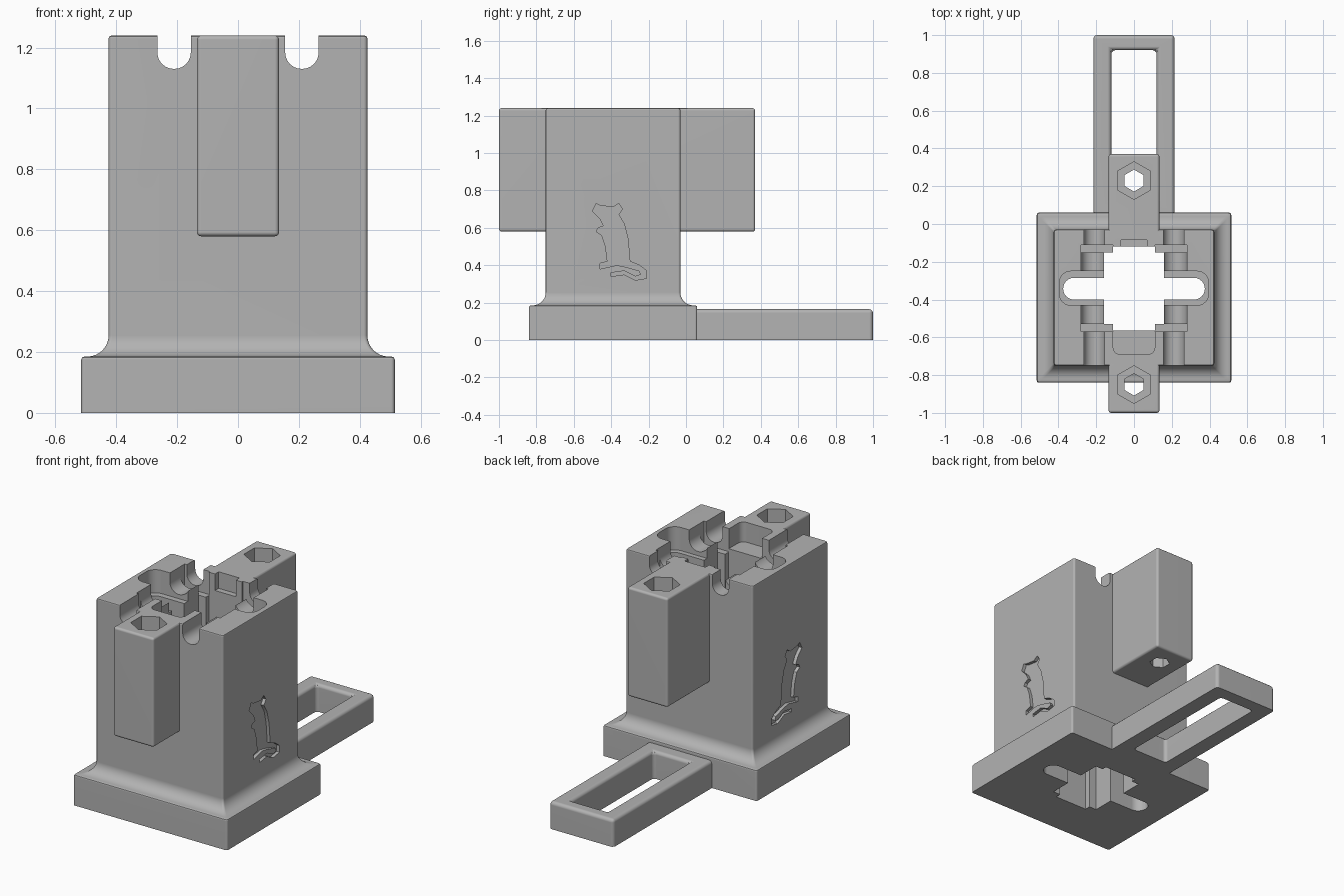
import bpy, bmesh
from math import sin, cos, pi, radians

cube = bpy.data.objects.get("Cube")
if cube:
    bpy.data.objects.remove(cube)

TOP = 1.24
MID_Y = -0.39

grey = bpy.data.materials.new("plain grey")
grey.use_nodes = True
grey.diffuse_color = (0.45, 0.45, 0.45, 1)
grey.node_tree.nodes["Principled BSDF"].inputs["Base Color"].default_value = grey.diffuse_color


def rounded(left, right, low, high, radius=0.0, steps=6):
    """Outline of a rectangle with rounded corners, counter-clockwise."""
    if radius == 0:
        return [(left, low), (right, low), (right, high), (left, high)]
    centres = [(right - radius, high - radius), (left + radius, high - radius),
               (left + radius, low + radius), (right - radius, low + radius)]
    return [(cx + radius * cos(pi / 2 * (corner + step / steps)),
             cy + radius * sin(pi / 2 * (corner + step / steps)))
            for corner, (cx, cy) in enumerate(centres) for step in range(steps + 1)]


def hexagon(y, radius):
    return [(radius * sin(pi / 3 * i), y + radius * cos(pi / 3 * i)) for i in range(6)]


def make_object(name, bm):
    bmesh.ops.remove_doubles(bm, verts=bm.verts, dist=1e-5)
    bmesh.ops.recalc_face_normals(bm, faces=bm.faces)
    mesh = bpy.data.meshes.new(name)
    bm.to_mesh(mesh)
    bm.free()
    mesh.materials.append(grey)
    obj = bpy.data.objects.new(name, mesh)
    bpy.context.collection.objects.link(obj)
    return obj


def loft(name, rings):
    """Skin a stack of matching rings and cap both ends."""
    bm = bmesh.new()
    loops = [[bm.verts.new(point) for point in ring] for ring in rings]
    count = len(loops[0])
    for lower, upper in zip(loops, loops[1:]):
        for i in range(count):
            j = (i + 1) % count
            bm.faces.new((lower[i], lower[j], upper[j], upper[i]))
    bm.faces.new(loops[0])
    bm.faces.new(loops[-1])
    return make_object(name, bm)


def prism(name, outline, start, end, axis="z"):
    place = {"x": lambda a, b, t: (t, a, b),
             "y": lambda a, b, t: (a, t, b),
             "z": lambda a, b, t: (a, b, t)}[axis]
    return loft(name, [[place(a, b, t) for a, b in outline] for t in (start, end)])


def soften(obj, width, keep_floor=False):
    """Round the edges, optionally leaving those on the floor sharp."""
    bm = bmesh.new()
    bm.from_mesh(obj.data)
    edges = [e for e in bm.edges if e.calc_face_angle(0) > radians(30)
             and not (keep_floor and all(v.co.z < 0.001 for v in e.verts))]
    bmesh.ops.bevel(bm, geom=edges, offset=width, segments=3, profile=0.5,
                    affect="EDGES", clamp_overlap=True)
    bm.to_mesh(obj.data)
    bm.free()


def combine(target, tool, operation="DIFFERENCE"):
    modifier = target.modifiers.new("combine", "BOOLEAN")
    modifier.operation = operation
    modifier.solver = "EXACT"
    modifier.object = tool
    graph = bpy.context.evaluated_depsgraph_get()
    mesh = bpy.data.meshes.new_from_object(target.evaluated_get(graph))
    target.modifiers.clear()
    target.data = mesh
    bpy.data.objects.remove(tool)


def cut(outline, start, end, axis="z"):
    combine(body, prism("cutter", outline, start, end, axis))


# Plinth with a cove leading up to the tall block
profile = [(0, 0), (0, 0.175), (0.003, 0.182), (0.01, 0.185)]
profile += [(0.02 + 0.07 * sin(pi / 2 * i / 8), 0.255 - 0.07 * cos(pi / 2 * i / 8))
            for i in range(9)]
profile += [(0.09, TOP - 0.01), (0.093, TOP - 0.003), (0.1, TOP)]
body = loft("clamp_body", [
    [(x, y, z) for x, y in rounded(inset - 0.515, 0.515 - inset, MID_Y - 0.45 + inset,
                                   MID_Y + 0.45 - inset, 0.012, 3)]
    for inset, z in profile])

# Front and back bolt lugs
lugs = prism("bolt_lugs", rounded(-0.135, 0.135, -1, 0.37), 0.58, TOP)
soften(lugs, 0.014)
combine(body, lugs, "UNION")

# Open loop handle
handle = prism("handle", rounded(-0.215, 0.215, -0.05, 1), 0, 0.165)
combine(handle, prism("cutter", rounded(-0.12, 0.12, 0.14, 0.92), -1, 1))
soften(handle, 0.02, keep_floor=True)
combine(body, handle, "UNION")

# Central stepped shaft and long slot, right through
cut(rounded(-0.16, 0.16, -0.53, -0.15), -1, 2)
cut(rounded(-0.11, 0.11, -0.565, -0.12), -1, 2)
cut(rounded(-0.375, 0.375, -0.4, -0.285, 0.057), -1, 2)

# Shallow recesses around the shaft
cut(rounded(-0.395, 0.395, -0.43, -0.25, 0.06), TOP - 0.14, 2)
cut(rounded(-0.11, 0.11, -0.69, -0.5, 0.035), TOP - 0.12, 2)
cut(rounded(-0.07, 0.07, -0.2, -0.085), TOP - 0.1, 2)

# Rod channels, their wider middles and the retaining grooves
for side in (-1, 1):
    for offset, radius, start, end in ((0.21, 0.055, -0.9, 0.2), (0.22, 0.06, -0.53, -0.15)):
        x = side * offset
        cut(rounded(x - radius, x + radius, 1.185 - radius, 1.5, radius - 0.001), start, end, "y")
    left, right = sorted((side * 0.11, side * 0.28))
    for y in (-0.55, -0.13):
        cut(rounded(left, right, y - 0.02, y + 0.02), TOP - 0.14, 2)

# Hexagonal nut pockets and bolt holes
for y in (-0.85, 0.23):
    cut(hexagon(y, 0.1), TOP - 0.1, 2)
    cut(hexagon(y, 0.058), 0.4, 2)

# Sunken rodent figure on both sides, in hundredths
rodent = [(-50, 69), (-48, 73), (-46, 72), (-39, 71), (-36, 73), (-34, 70), (-36, 67),
          (-33, 62), (-31, 54), (-30, 42), (-25, 40), (-21, 37), (-21, 33), (-27, 32),
          (-33, 35), (-40, 34), (-40, 36), (-33, 37), (-27, 34), (-24, 35), (-25, 37),
          (-32, 39), (-37, 40), (-46, 38), (-46, 41), (-42, 42), (-43, 50), (-45, 56),
          (-48, 58), (-47, 60), (-44, 61), (-46, 65)]
rodent = [(y / 100, z / 100) for y, z in rodent]
for side in (-1, 1):
    cut(rodent, side * 0.405, side * 0.5, "x")

# Smooth curves, crisp flats
bpy.ops.object.select_all(action="DESELECT")
body.select_set(True)
bpy.context.view_layer.objects.active = body
bpy.ops.object.shade_smooth_by_angle(angle=radians(35))
normals = body.modifiers.new("flat_faces", "WEIGHTED_NORMAL")
normals.keep_sharp = True
